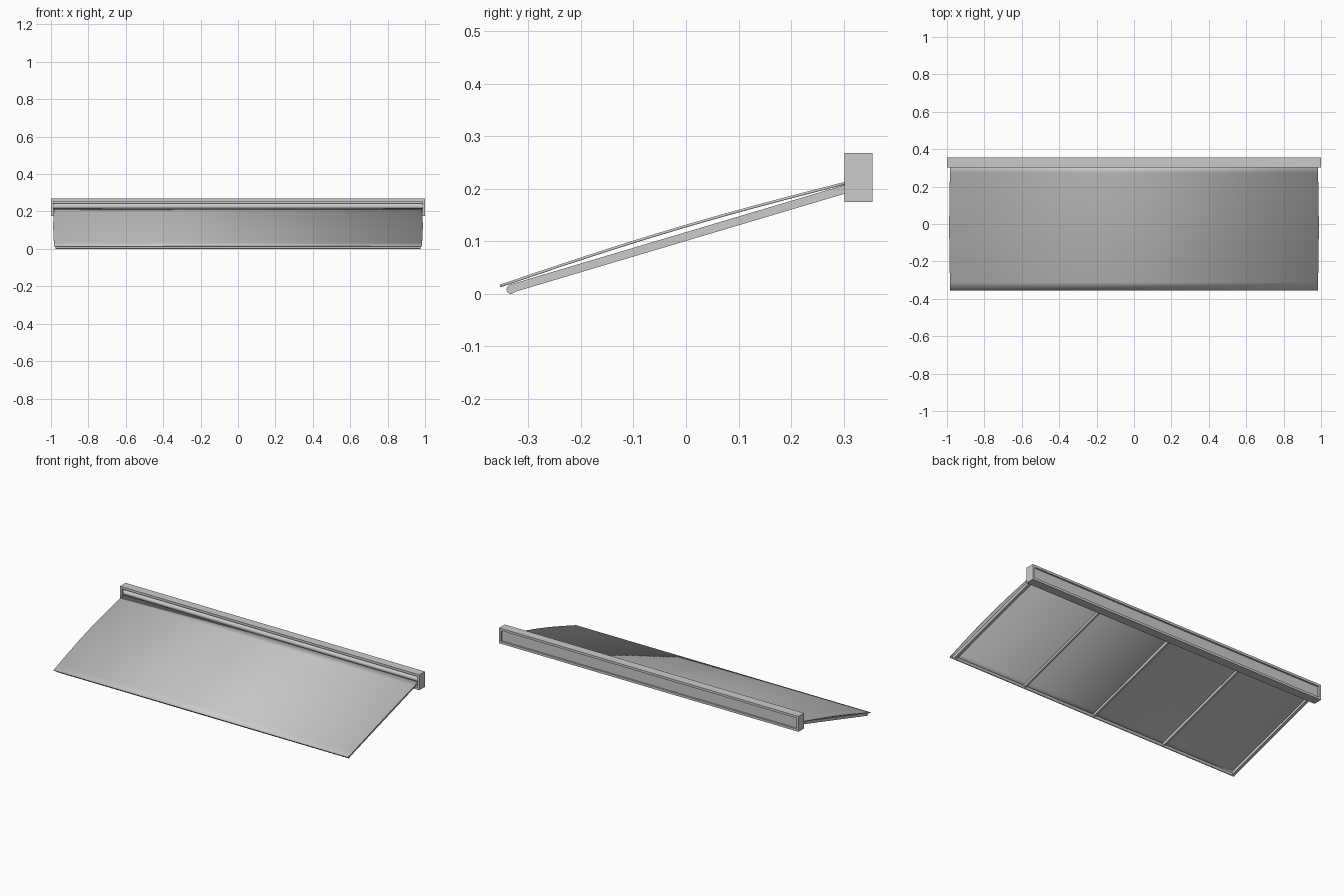
import bpy
import bmesh
import math
from mathutils import Matrix, Vector

cube = bpy.data.objects.get("Cube")
if cube:
    bpy.data.objects.remove(cube)

grey = bpy.data.materials.new("light_grey")
grey.use_nodes = True
colour = (0.6, 0.6, 0.6, 1)
grey.diffuse_color = colour
grey.node_tree.nodes["Principled BSDF"].inputs["Base Color"].default_value = colour


def finish(name, bm):
    bmesh.ops.recalc_face_normals(bm, faces=bm.faces)
    mesh = bpy.data.meshes.new(name)
    bm.to_mesh(mesh)
    bm.free()
    mesh.materials.append(grey)
    obj = bpy.data.objects.new(name, mesh)
    bpy.context.collection.objects.link(obj)
    return obj


def smooth(obj):
    bpy.ops.object.select_all(action="DESELECT")
    obj.select_set(True)
    bpy.context.view_layer.objects.active = obj
    bpy.ops.object.shade_smooth_by_angle(angle=math.radians(35))


def box(name, x, y, z):
    """Box given by its (low, high) range on each axis."""
    bm = bmesh.new()
    size = [b - a for a, b in (x, y, z)]
    mid = [(a + b) / 2 for a, b in (x, y, z)]
    bmesh.ops.create_cube(bm, size=1, matrix=Matrix.Translation(mid) @ Matrix.Diagonal((*size, 1)))
    return finish(name, bm)


def tube(name, y, z, radius, half):
    """Round bar along x."""
    bm = bmesh.new()
    place = Matrix.Translation((0, y, z)) @ Matrix.Rotation(math.pi / 2, 4, "Y")
    bmesh.ops.create_cone(bm, cap_ends=True, segments=20, radius1=radius, radius2=radius,
                          depth=2 * half, matrix=place)
    smooth(finish(name, bm))


def arm(name, x, width, height):
    """Sloping bar from the front rail up into the housing."""
    start, end = Vector((x, -0.333, 0.010)), Vector((x, 0.312, 0.202))
    run = end - start
    bm = bmesh.new()
    place = (Matrix.Translation((start + end) / 2)
             @ Matrix.Rotation(math.atan2(run.z, run.y), 4, "X")
             @ Matrix.Diagonal((width, run.length, height, 1)))
    bmesh.ops.create_cube(bm, size=1, matrix=place)
    finish(name, bm)


# Cassette housing, open at the front with a recessed back
TOP, BOTTOM, FRONT, BACK, WALL = 0.268, 0.175, 0.302, 0.355, 0.014
box("housing_top", (-1, 1), (FRONT, BACK), (TOP - WALL, TOP))
box("housing_bottom", (-1, 1), (FRONT, BACK), (BOTTOM, BOTTOM + WALL))
box("housing_back", (-0.99, 0.99), (0.339, 0.345), (BOTTOM + WALL, TOP - WALL))
for side, sign in (("left", 1), ("right", -1)):
    box("housing_cap_" + side, sorted((sign * 0.986, sign)), (FRONT, BACK), (BOTTOM, TOP))

# Fabric roller, front rail and support arms
tube("fabric_roller", 0.324, 0.228, 0.015, 0.986)
tube("front_rail", -0.333, 0.0085, 0.0085, 0.975)
for i in range(5):
    outer = i in (0, 4)
    arm(f"support_arm_{i + 1}", -0.965 + i * 0.4825, 0.018 if outer else 0.012, 0.016)

# Gently bowed fabric sheet
bm = bmesh.new()
steps = 16
rows = []
for i in range(steps + 1):
    t = i / steps
    bow = math.sin(math.pi * t)
    y = -0.354 + t * 0.67
    z = 0.015 + t * 0.199 + 0.009 * bow
    half = 0.983 + 0.005 * bow
    rows.append([bm.verts.new((s * half, y, z)) for s in (-1, 1)])
for a, b in zip(rows, rows[1:]):
    bm.faces.new((a[0], a[1], b[1], b[0]))
fabric = finish("fabric", bm)
thick = fabric.modifiers.new("thickness", "SOLIDIFY")
thick.thickness = 0.005
thick.offset = 0
smooth(fabric)
